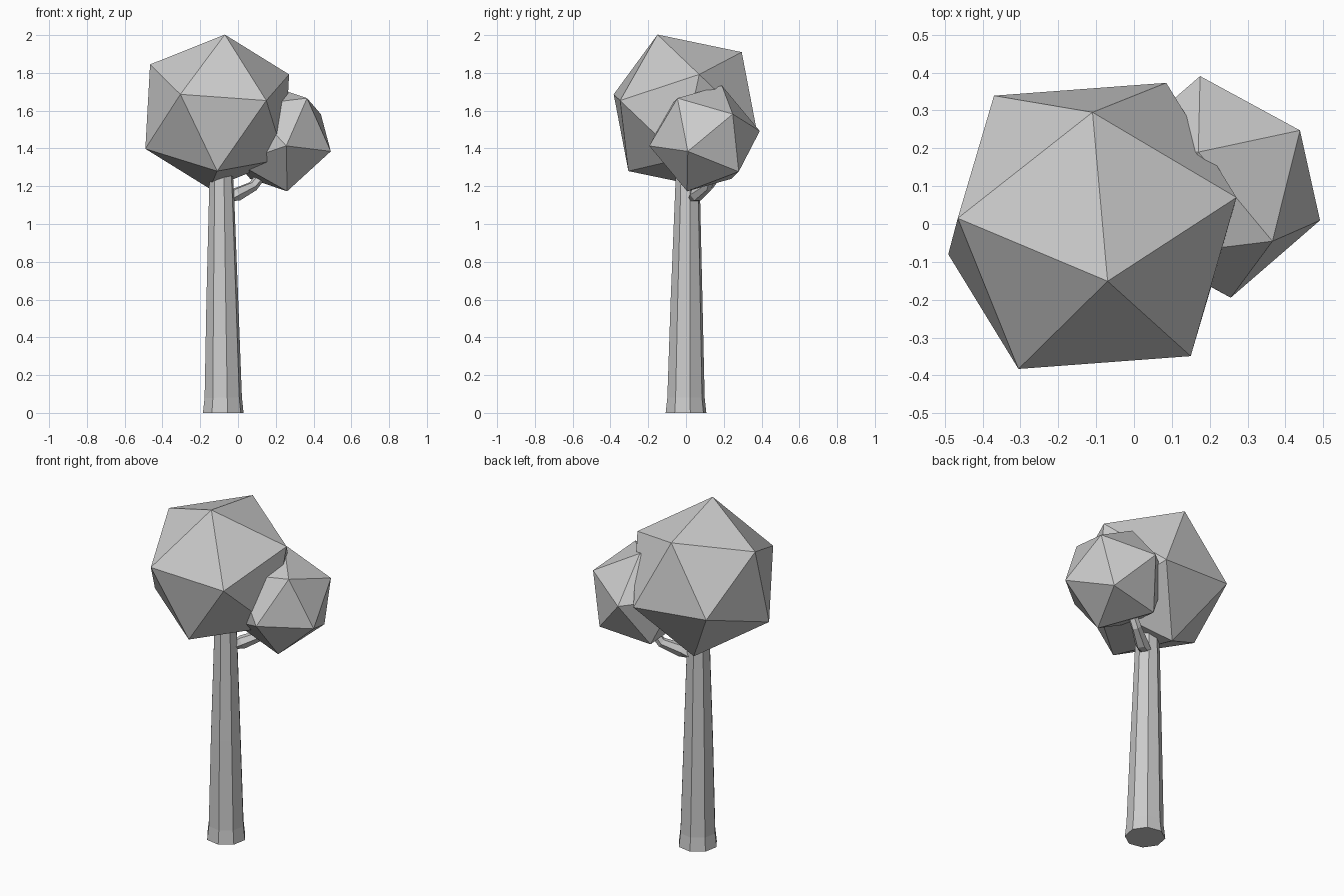
import bpy, bmesh
from math import cos, sin, pi, radians
from mathutils import Vector, Matrix

if "Cube" in bpy.data.objects:
    bpy.data.objects.remove(bpy.data.objects["Cube"])


def frame(a, b):
    # Orthonormal frame whose first axis is a and whose second leans to b
    x = Vector(a).normalized()
    z = x.cross(Vector(b)).normalized()
    return Matrix((x, z.cross(x), z)).transposed()


def to_object(name, bm):
    bmesh.ops.recalc_face_normals(bm, faces=bm.faces)
    mesh = bpy.data.meshes.new(name)
    bm.to_mesh(mesh)
    bm.free()
    obj = bpy.data.objects.new(name, mesh)
    bpy.context.collection.objects.link(obj)
    return obj


def foliage(name, centre, radius, corner, next_corner):
    # Icosahedron turned so two neighbouring corners point the given ways
    bm = bmesh.new()
    bmesh.ops.create_icosphere(bm, subdivisions=1, radius=radius)
    bm.verts.ensure_lookup_table()
    v = bm.verts[0]
    n = v.link_edges[0].other_vert(v)
    rot = frame(corner, next_corner) @ frame(v.co, n.co).transposed()
    bmesh.ops.transform(bm, matrix=Matrix.Translation(centre) @ rot.to_4x4(), verts=bm.verts)
    return to_object(name, bm)


def tube(name, stations, sides, phase):
    # Loft of polygon rings along (x, y, z, radius) stations
    bm = bmesh.new()
    pts = [Vector(s[:3]) for s in stations]
    rings = []
    for i, s in enumerate(stations):
        d = pts[min(i + 1, len(pts) - 1)] - pts[max(i - 1, 0)]
        q = Vector((0, 0, 1)).rotation_difference(d) if i else Matrix.Identity(3).to_quaternion()
        ring = []
        for k in range(sides):
            t = phase + 2 * pi * k / sides
            ring.append(bm.verts.new(pts[i] + q @ Vector((cos(t), sin(t), 0)) * s[3]))
        rings.append(ring)
    for a, b in zip(rings, rings[1:]):
        for k in range(sides):
            j = (k + 1) % sides
            bm.faces.new((a[k], a[j], b[j], b[k]))
    bm.faces.new(rings[0])
    bm.faces.new(rings[-1])
    return to_object(name, bm)


# Tapering eight-sided trunk
tube("trunk", [(-0.078, 0, 0, 0.110), (-0.078, 0, 0.08, 0.101), (-0.083, 0.003, 0.6, 0.086),
               (-0.087, 0.008, 1.15, 0.068), (-0.09, 0.008, 1.35, 0.06)], 8, radians(12))

# Side branch bending up into the small crown
tube("side_branch", [(-0.07, 0.03, 1.12, 0.03), (-0.01, 0.055, 1.155, 0.038),
                     (0.08, 0.115, 1.20, 0.028), (0.125, 0.13, 1.26, 0.027),
                     (0.17, 0.11, 1.38, 0.025)], 6, 0)

# Crowns
foliage("large_crown", (-0.11, -0.005, 1.595), 0.435, (0.04, -0.145, 0.405), (0, 0.305, 0.315))
foliage("small_crown", (0.215, 0.098, 1.453), 0.298, (0.275, -0.088, -0.068), (0.225, 0.147, 0.127))
